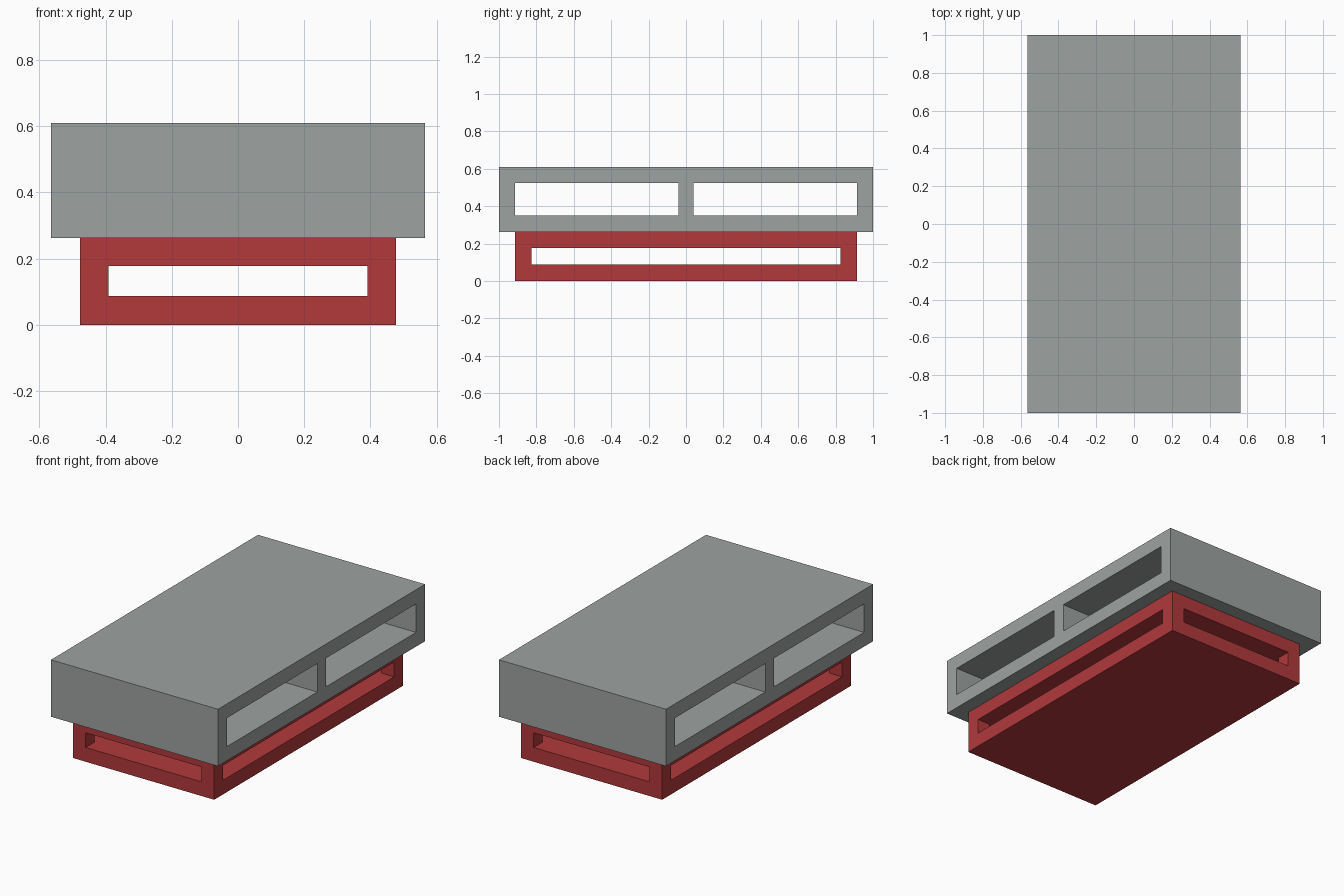
import bpy

# Remove the default cube
if "Cube" in bpy.data.objects:
    bpy.data.objects.remove(bpy.data.objects["Cube"], do_unlink=True)


def material(name, rgb):
    mat = bpy.data.materials.new(name)
    mat.use_nodes = True
    colour = (*rgb, 1.0)
    mat.diffuse_color = colour
    mat.node_tree.nodes["Principled BSDF"].inputs["Base Color"].default_value = colour
    return mat


def box(name, x, y, z, mat=None):
    """Axis-aligned box from (min, max) ranges."""
    centre = [(a + b) / 2 for a, b in (x, y, z)]
    bpy.ops.mesh.primitive_cube_add(size=1, location=centre)
    ob = bpy.context.object
    ob.name = name
    ob.scale = [b - a for a, b in (x, y, z)]
    bpy.ops.object.transform_apply(location=False, rotation=False, scale=True)
    if mat:
        ob.data.materials.append(mat)
    return ob


def cut(body, x, y, z):
    """Cut a box-shaped opening right through a body."""
    cutter = box("opening_cutter", x, y, z, body.data.materials[0])
    cutter.hide_render = True
    mod = body.modifiers.new("opening", 'BOOLEAN')
    mod.operation = 'DIFFERENCE'
    mod.solver = 'EXACT'
    mod.object = cutter
    bpy.context.view_layer.objects.active = body
    bpy.ops.object.modifier_apply(modifier=mod.name)
    bpy.data.objects.remove(cutter, do_unlink=True)


grey = material("grey", (0.337, 0.366, 0.356))
red = material("red", (0.445, 0.041, 0.044))

WALL = 0.087     # thickness of boards and posts
SEAM = 0.262     # height where the cabinet rests on the base
TOP = 0.61

# Red base: open on all four sides, with corner posts
bx, by = 0.478, 0.913
base = box("base_frame", (-bx, bx), (-by, by), (0, SEAM), red)
slot = (WALL, SEAM - WALL + 0.002)
cut(base, (-1, 1), (-by + WALL, by - WALL), slot)
cut(base, (-bx + WALL, bx - WALL), (-1.2, 1.2), slot)

# Grey cabinet: two compartments open at both long sides
cx = 0.565
cabinet = box("cabinet", (-cx, cx), (-1, 1), (SEAM, TOP), grey)
half_divider = 0.041
for y in ((-1 + WALL, -half_divider), (half_divider, 1 - WALL)):
    cut(cabinet, (-1, 1), y, (SEAM + WALL, TOP - WALL))
